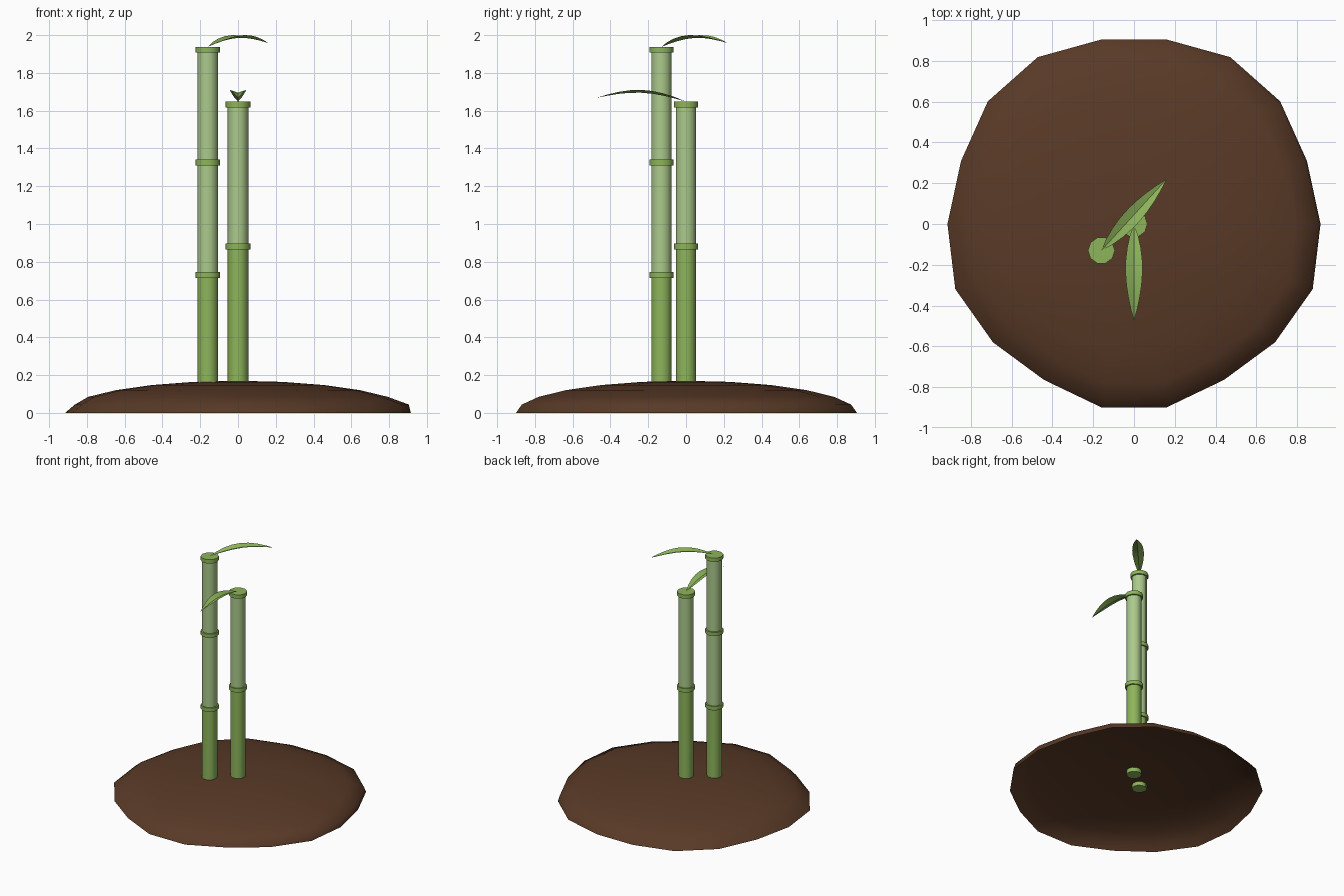
import bpy
import bmesh
from math import sin, cos, pi, radians, atan2
from mathutils import Matrix

if "Cube" in bpy.data.objects:
    bpy.data.objects.remove(bpy.data.objects["Cube"], do_unlink=True)


def material(name, rgb):
    mat = bpy.data.materials.new(name)
    mat.use_nodes = True
    mat.diffuse_color = (*rgb, 1)
    mat.node_tree.nodes["Principled BSDF"].inputs["Base Color"].default_value = (*rgb, 1)
    return mat


SOIL = material("soil brown", (0.10, 0.042, 0.02))
GREEN = material("leaf green", (0.27, 0.46, 0.105))
PALE = material("pale stem green", (0.41, 0.59, 0.26))


def finish(name, bm, mat, angle=45):
    mesh = bpy.data.meshes.new(name)
    bm.to_mesh(mesh)
    bm.free()
    mesh.materials.append(mat)
    obj = bpy.data.objects.new(name, mesh)
    bpy.context.collection.objects.link(obj)
    bpy.ops.object.select_all(action="DESELECT")
    obj.select_set(True)
    bpy.context.view_layer.objects.active = obj
    bpy.ops.object.shade_smooth_by_angle(angle=radians(angle))
    return obj


# Soil mound: an open, slightly uneven half dome
def soil_mound():
    # rim radii from back to front, mirrored left to right
    rim = (0.919, 0.945, 0.936, 0.903, 0.915, 0.933, 0.903, 0.883, 0.914)
    spokes = [(radians(80 - 20 * i), r) for i, r in enumerate(rim)]
    spokes += [(pi - a, r) for a, r in reversed(spokes)]
    bm = bmesh.new()
    rings = []
    for k in range(6):
        lat = radians(15 * k)
        shift = 0.02 if k == 1 else 0
        rings.append([bm.verts.new((r * cos(a) * cos(lat) + shift,
                                    r * sin(a) * cos(lat), 0.17 * sin(lat)))
                      for a, r in spokes])
    top = bm.verts.new((0, 0, 0.17))
    n = len(spokes)
    for lower, upper in zip(rings, rings[1:]):
        for i in range(n):
            j = (i + 1) % n
            bm.faces.new((lower[j], lower[i], upper[i], upper[j]))
    for i in range(n):
        bm.faces.new((rings[-1][(i + 1) % n], rings[-1][i], top))
    finish("soil_mound", bm, SOIL, 80)


# Ten-sided cylinder between two heights
def cylinder(name, x, y, radius, z0, z1, mat):
    bm = bmesh.new()
    place = Matrix.Translation((x, y, (z0 + z1) / 2)) @ Matrix.Rotation(pi / 2, 4, "Z")
    bmesh.ops.create_cone(bm, cap_ends=True, segments=10, radius1=radius,
                          radius2=radius, depth=z1 - z0, matrix=place)
    finish(name, bm, mat)


# Stalk: stem segments, each topped by a wider joint ring
def stalk(name, x, y, joints):
    bottom = 0.135
    for i, z in enumerate(joints):
        cylinder(f"{name}_segment_{i + 1}", x, y, 0.055, bottom, z, PALE if i else GREEN)
        cylinder(f"{name}_joint_{i + 1}", x, y, 0.066, z - 0.015, z + 0.016, GREEN)
        bottom = z


# Leaf: arched blade folded upward along its midrib
def leaf(name, base, dx, dy, steps=8):
    bm = bmesh.new()
    rows = []
    for i in range(steps + 1):
        t = i / steps
        half = 0.042 * sin(pi * t ** 0.9) ** 0.9 if 0 < i < steps else 0
        z = 0.02 * t + 0.037 * sin(pi * t)
        offsets = (-half, 0, half) if half else (0,)
        rows.append([bm.verts.new((0.475 * t, o, z + 0.36 * abs(o))) for o in offsets])
    for a, b in zip(rows, rows[1:]):
        if len(a) == 1:
            bm.faces.new((a[0], b[0], b[1]))
            bm.faces.new((a[0], b[1], b[2]))
        elif len(b) == 1:
            bm.faces.new((a[0], b[0], a[1]))
            bm.faces.new((a[1], b[0], a[2]))
        else:
            for k in range(2):
                bm.faces.new((a[k], b[k], b[k + 1], a[k + 1]))
    bm.transform(Matrix.Translation(base) @ Matrix.Rotation(atan2(dy, dx), 4, "Z"))
    finish(name, bm, GREEN, 30)


soil_mound()
stalk("tall_stalk", -0.16, -0.13, (0.73, 1.325, 1.922))
stalk("short_stalk", 0, 0, (0.88, 1.633))
leaf("tall_stalk_leaf", (-0.16, -0.13, 1.938), 0.32, 0.35)
leaf("short_stalk_leaf", (0, 0, 1.648), 0, -1)
